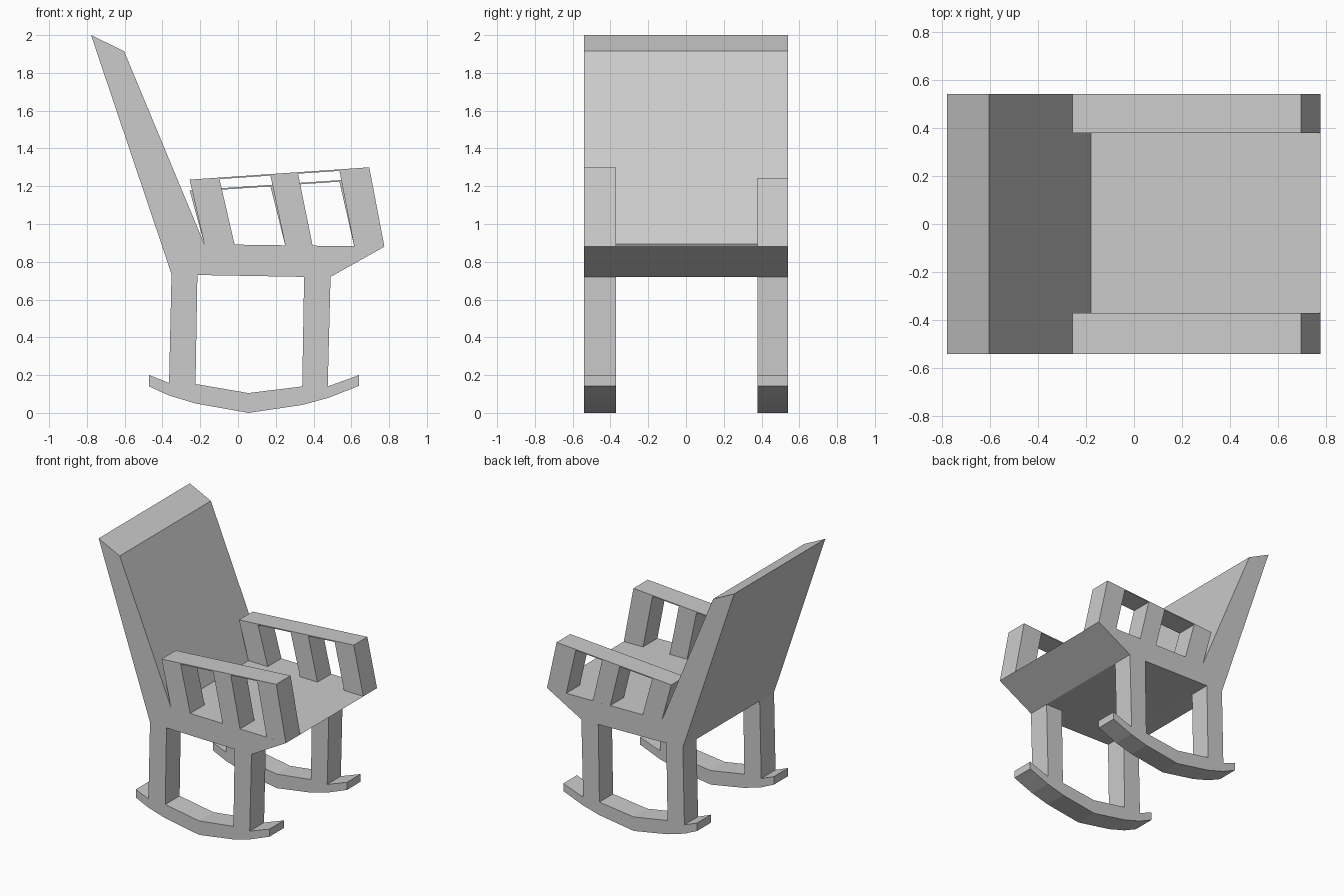
import bpy

if "Cube" in bpy.data.objects:
    bpy.data.objects.remove(bpy.data.objects["Cube"])


def prism(name, profile, y0, y1):
    """Extrude an (x, z) outline along y into a closed flat-sided solid."""
    n = len(profile)
    verts = [(x, y, z) for y in (y0, y1) for x, z in profile]
    faces = [list(range(n)), list(range(2 * n - 1, n - 1, -1))]
    faces += [[(i + 1) % n, i, n + i, n + (i + 1) % n] for i in range(n)]
    mesh = bpy.data.meshes.new(name)
    mesh.from_pydata(verts, [], faces)
    obj = bpy.data.objects.new(name, mesh)
    bpy.context.collection.objects.link(obj)
    # make the normals point outward
    import bmesh
    bm = bmesh.new()
    bm.from_mesh(mesh)
    bmesh.ops.recalc_face_normals(bm, faces=bm.faces)
    bm.to_mesh(mesh)
    bm.free()
    return obj


# Seat and leaning back in one slab
prism("seat_and_back", [
    (-0.778, 2.0), (-0.352, 0.735), (-0.215, 0.73), (0.35, 0.72),
    (0.49, 0.72), (0.775, 0.88), (-0.178, 0.893), (-0.603, 1.915)],
    -0.54, 0.54)

# Two legs joined to a curved rocker, one frame per side
frame = [
    (-0.352, 0.735), (-0.365, 0.158), (-0.47, 0.2), (-0.47, 0.14),
    (-0.365, 0.092), (-0.225, 0.05), (0.055, 0.0), (0.34, 0.042),
    (0.48, 0.08), (0.64, 0.143), (0.64, 0.2), (0.475, 0.14),
    (0.49, 0.72), (0.35, 0.72), (0.34, 0.14), (0.055, 0.105),
    (-0.225, 0.153), (-0.215, 0.73)]

# Slanted arm posts: (top left, top right, bottom left, bottom right)
posts = [(-0.256, -0.098, -0.178, -0.018),
         (0.172, 0.318, 0.25, 0.395),
         (0.537, 0.695, 0.615, 0.775)]
PLATE = 0.008


def arm_outline(drop):
    """Comb shape: thin top plate with three posts below it."""
    def top(x):
        return 1.235 - drop + 0.0684 * (x + 0.256)

    def seat(x):
        return 0.893 - 0.0136 * (x + 0.178)

    pts = [(0.695, top(0.695)), (-0.256, top(-0.256))]
    for i, (tl, tr, bl, br) in enumerate(posts):
        if i > 0:
            pts.append((tl, top(tl) - PLATE))
        pts += [(bl, seat(bl)), (br, seat(br))]
        if i < 2:
            pts.append((tr, top(tr) - PLATE))
    return pts


for side, y0, y1, drop in (("right", -0.54, -0.37, 0.0),
                           ("left", 0.378, 0.54, 0.057)):
    prism(side + "_legs_and_rocker", frame, y0, y1)
    prism(side + "_arm", arm_outline(drop), y0, y1)
